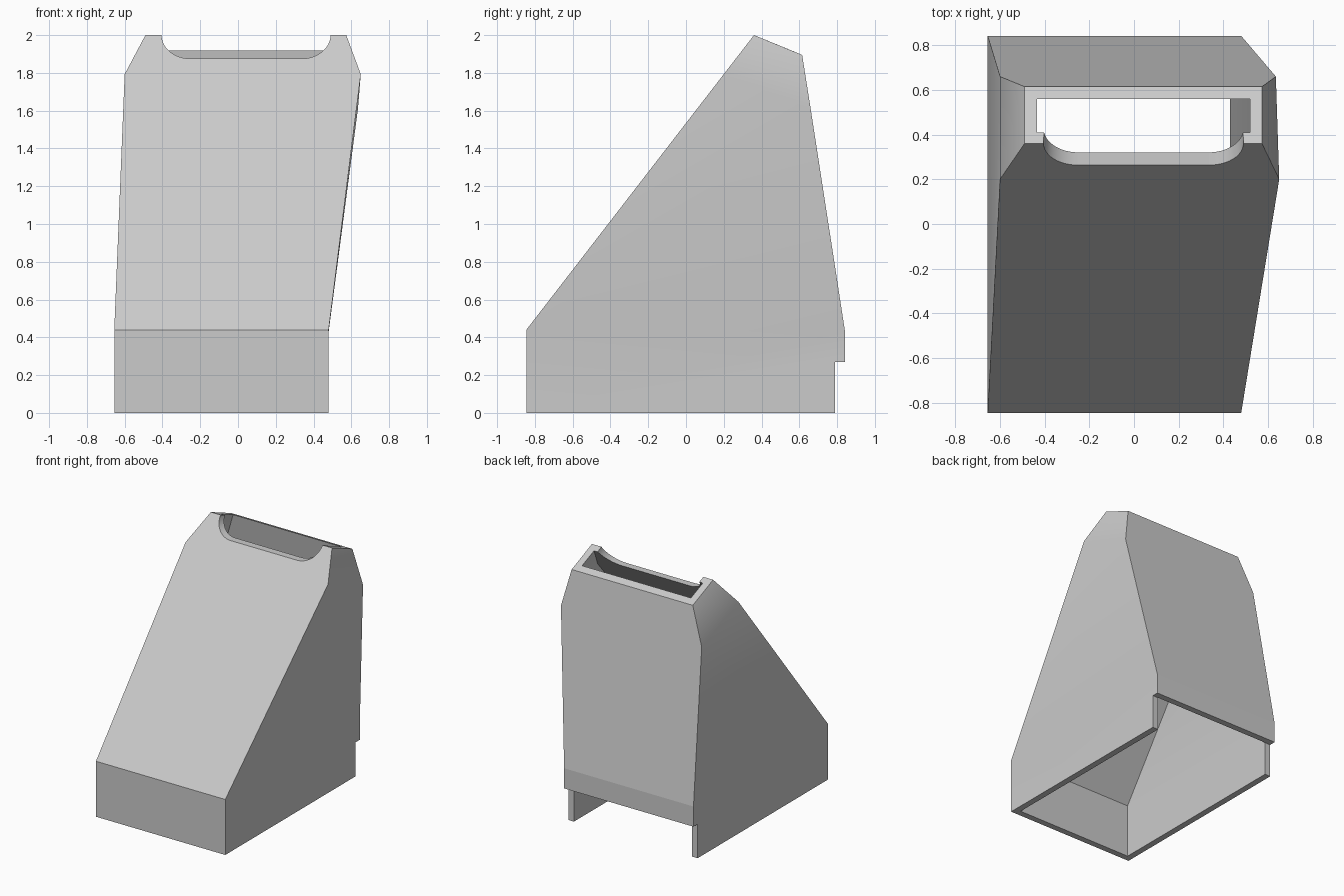
import bpy, bmesh, math

cube = bpy.data.objects.get("Cube")
if cube:
    bpy.data.objects.remove(cube, do_unlink=True)

grey = bpy.data.materials.new("light_grey")
grey.use_nodes = True
colour = (0.6, 0.6, 0.6, 1)
grey.diffuse_color = colour
grey.node_tree.nodes["Principled BSDF"].inputs["Base Color"].default_value = colour


def make_object(name, bm):
    bmesh.ops.recalc_face_normals(bm, faces=bm.faces[:])
    mesh = bpy.data.meshes.new(name)
    bm.to_mesh(mesh)
    bm.free()
    mesh.materials.append(grey)
    obj = bpy.data.objects.new(name, mesh)
    bpy.context.collection.objects.link(obj)
    return obj


def ring(bm, front, back):
    """Four corners; front and back are each (left x, right x, y, z)."""
    (fa, fb, fy, fz), (ba, bb, by, bz) = front, back
    corners = [(fa, fy, fz), (fb, fy, fz), (bb, by, bz), (ba, by, bz)]
    return [bm.verts.new(c) for c in corners]


def bridge(bm, low, high):
    for i in range(4):
        j = (i + 1) % 4
        if i == 1:      # twisted side panel, folded from low front to high back
            bm.faces.new((low[1], low[2], high[2]))
            bm.faces.new((low[1], high[2], high[1]))
        elif i == 3:
            bm.faces.new((low[3], low[0], high[3]))
            bm.faces.new((low[0], high[0], high[3]))
        else:
            bm.faces.new((low[i], low[j], high[j], high[i]))


# Hollow housing: outer and inner skins joined by a rim at each end
bm = bmesh.new()
outer_levels = [
    ((-0.655, 0.48, -0.845, 0), (-0.655, 0.48, 0.842, 0)),
    ((-0.655, 0.48, -0.845, 0.44), (-0.655, 0.48, 0.842, 0.43)),
    ((-0.6, 0.65, 0.2, 1.793), (-0.6, 0.635, 0.66, 1.61)),
    ((-0.49, 0.573, 0.36, 2), (-0.49, 0.573, 0.615, 1.895)),
]
inner_levels = [
    ((-0.605, 0.43, -0.795, 0), (-0.605, 0.43, 0.791, 0)),
    ((-0.605, 0.43, -0.795, 0.43), (-0.605, 0.43, 0.791, 0.43)),
    ((-0.55, 0.6, 0.25, 1.793), (-0.55, 0.585, 0.609, 1.61)),
    ((-0.435, 0.52, 0.41, 1.979), (-0.435, 0.52, 0.56, 1.918)),
]
outer = [ring(bm, *level) for level in outer_levels]
inner = [ring(bm, *level) for level in inner_levels]
for skin in (outer, inner):
    for low, high in zip(skin, skin[1:]):
        bridge(bm, low, high)
for end in (0, -1):
    for i in range(4):
        j = (i + 1) % 4
        bm.faces.new((outer[end][i], outer[end][j], inner[end][j], inner[end][i]))
housing = make_object("housing", bm)


def cutter(name, profile, y0, y1):
    """Extrude an x-z profile along y and subtract it from the housing."""
    bm = bmesh.new()
    near = bm.faces.new([bm.verts.new((x, y0, z)) for x, z in profile])
    grown = bmesh.ops.extrude_face_region(bm, geom=[near])["geom"]
    moved = [g for g in grown if isinstance(g, bmesh.types.BMVert)]
    bmesh.ops.translate(bm, verts=moved, vec=(0, y1 - y0, 0))
    obj = make_object(name, bm)
    obj.hide_render = True
    bpy.context.view_layer.objects.active = housing
    mod = housing.modifiers.new(name, 'BOOLEAN')
    mod.operation = 'DIFFERENCE'
    mod.solver = 'EXACT'
    mod.object = obj
    bpy.ops.object.modifier_apply(modifier=mod.name)
    bpy.data.objects.remove(obj, do_unlink=True)


# Rounded scoop in the top of the front wall
steps = 12
left, right, radius_x, depth = -0.405, 0.49, 0.155, 0.125
scoop = [(left, 2.2)]
for k in range(steps + 1):
    a = math.pi / 2 * k / steps
    scoop.append((left + radius_x * (1 - math.cos(a)), 2 - depth * math.sin(a)))
for k in range(steps, -1, -1):
    a = math.pi / 2 * k / steps
    scoop.append((right - radius_x * (1 - math.cos(a)), 2 - depth * math.sin(a)))
scoop.append((right, 2.2))
cutter("scoop_cutter", scoop, 0.1, 0.5)

# Opening under the back wall, leaving the side walls as feet
cutter("back_opening_cutter", [(-1, -0.1), (1, -0.1), (1, 0.27), (-1, 0.27)], 0.79, 1)

# Smooth side panels, flat front and back
bpy.ops.object.select_all(action='DESELECT')
housing.select_set(True)
bpy.context.view_layer.objects.active = housing
bpy.ops.object.shade_smooth_by_angle(angle=math.radians(32))
for face in housing.data.polygons:
    if abs(face.normal.x) < 0.05:
        face.use_smooth = False
